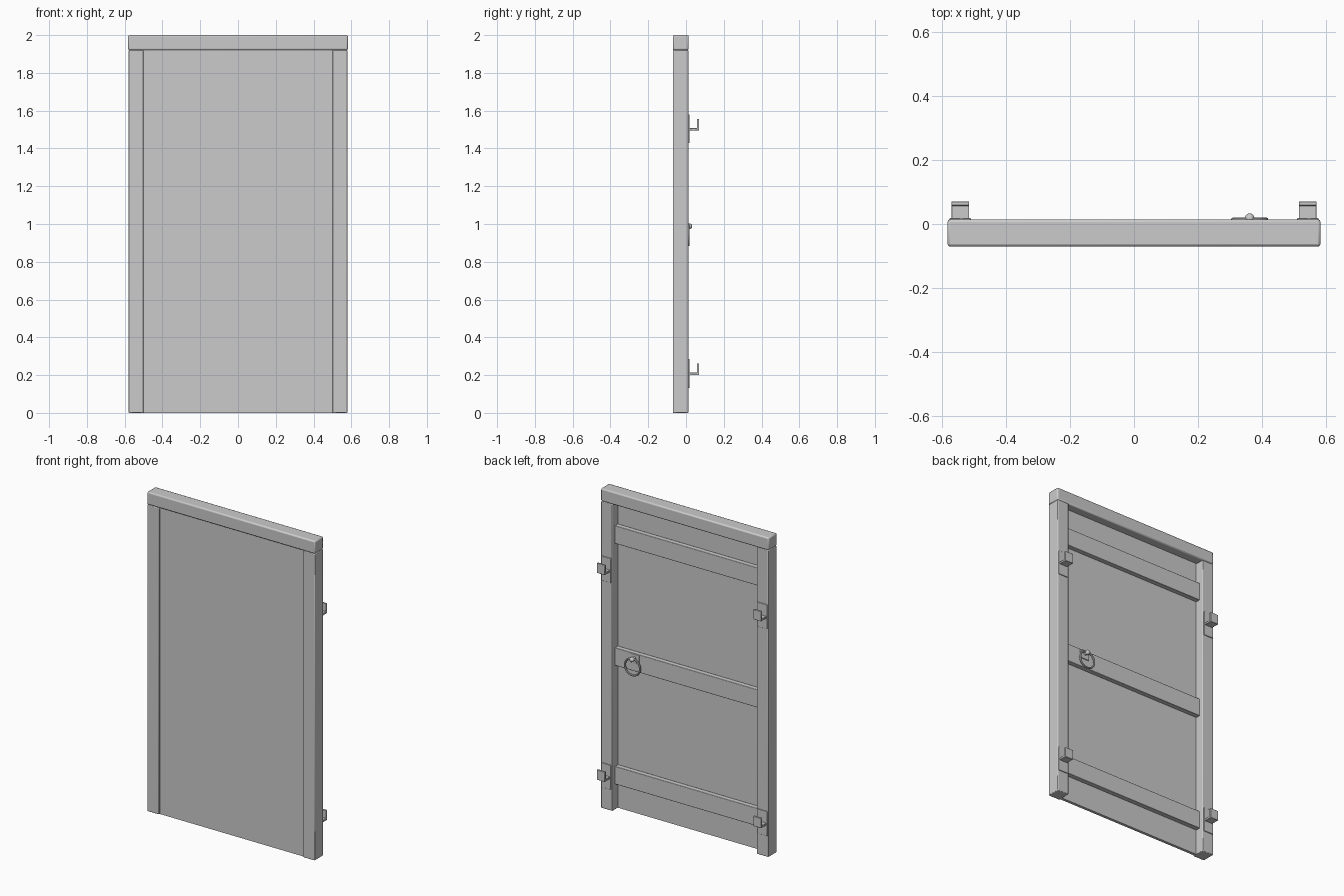
import bpy, math

if "Cube" in bpy.data.objects:
    bpy.data.objects.remove(bpy.data.objects["Cube"])


def finish(ob, bevel, segments=2):
    if bevel:
        m = ob.modifiers.new("bevel", 'BEVEL')
        m.width = bevel
        m.segments = segments
        m.limit_method = 'ANGLE'
    bpy.ops.object.select_all(action='DESELECT')
    ob.select_set(True)
    bpy.context.view_layer.objects.active = ob
    bpy.ops.object.shade_smooth_by_angle(angle=math.radians(35))


def box(name, x, y, z, bevel=0.0):
    """Box from (min, max) ranges on each axis."""
    bpy.ops.mesh.primitive_cube_add(size=1)
    ob = bpy.context.object
    ob.name = name
    r = (x, y, z)
    size = [b - a for a, b in r]
    mid = [(a + b) / 2 for a, b in r]
    for v in ob.data.vertices:
        v.co = [v.co[i] * size[i] + mid[i] for i in range(3)]
    finish(ob, bevel)
    return ob


def hook(name, cx, z):
    """L-shaped hook: side profile in y/z extruded along x."""
    prof = [(0.012, z), (0.07, z), (0.07, z + 0.062),
            (0.058, z + 0.062), (0.058, z + 0.013), (0.012, z + 0.013)]
    n, w = len(prof), 0.028
    verts = [(cx + s * w, a, b) for s in (-1, 1) for a, b in prof]
    faces = [tuple(range(n))[::-1], tuple(range(n, 2 * n))]
    faces += [(i, (i + 1) % n, (i + 1) % n + n, i + n) for i in range(n)]
    me = bpy.data.meshes.new(name)
    me.from_pydata(verts, [], faces)
    ob = bpy.data.objects.new(name, me)
    bpy.context.collection.objects.link(ob)
    finish(ob, 0.0015, 1)


FRONT, BACK = -0.07, 0.014

# frame: header and two posts
box("header_beam", (-0.582, 0.582), (FRONT, BACK), (1.92, 2.0), 0.008)
for side, s in (("left", -1), ("right", 1)):
    xs = sorted((s * 0.50, s * 0.58))
    box(side + "_post", xs, (FRONT, BACK), (0, 1.92), 0.004)
    # wall hooks with mounting plates
    for level, z in (("lower", 0.2), ("upper", 1.495)):
        cx = s * 0.542
        box(f"{side}_{level}_hook_plate", (cx - 0.033, cx + 0.033),
            (BACK - 0.002, 0.019), (z - 0.067, z + 0.086), 0.002)
        hook(f"{side}_{level}_hook", cx, z)

# door leaf and cross battens
box("door_panel", (-0.505, 0.505), (-0.06, -0.042), (0, 1.925))
for name, z in (("lower", 0.215), ("middle", 0.958), ("upper", 1.722)):
    box(name + "_batten", (-0.502, 0.502), (-0.043, -0.012),
        (z - 0.056, z + 0.056), 0.003)

# ring handle: plate, stud and ring
box("handle_plate", (0.33, 0.392), (-0.013, -0.006), (0.955, 1.012), 0.002)
bpy.ops.mesh.primitive_cylinder_add(vertices=16, radius=0.009, depth=0.034,
                                    location=(0.361, 0.006, 0.988),
                                    rotation=(math.pi / 2, 0, 0))
bpy.context.object.name = "handle_stud"
finish(bpy.context.object, 0)
bpy.ops.mesh.primitive_uv_sphere_add(segments=16, ring_count=10, radius=0.015,
                                     location=(0.361, 0.018, 0.988))
bpy.context.object.name = "handle_knob"
finish(bpy.context.object, 0)
bpy.ops.mesh.primitive_torus_add(major_radius=0.052, minor_radius=0.006,
                                 major_segments=32, minor_segments=10,
                                 location=(0.361, 0.014, 0.941),
                                 rotation=(math.pi / 2, 0, 0))
bpy.context.object.name = "handle_ring"
finish(bpy.context.object, 0)
